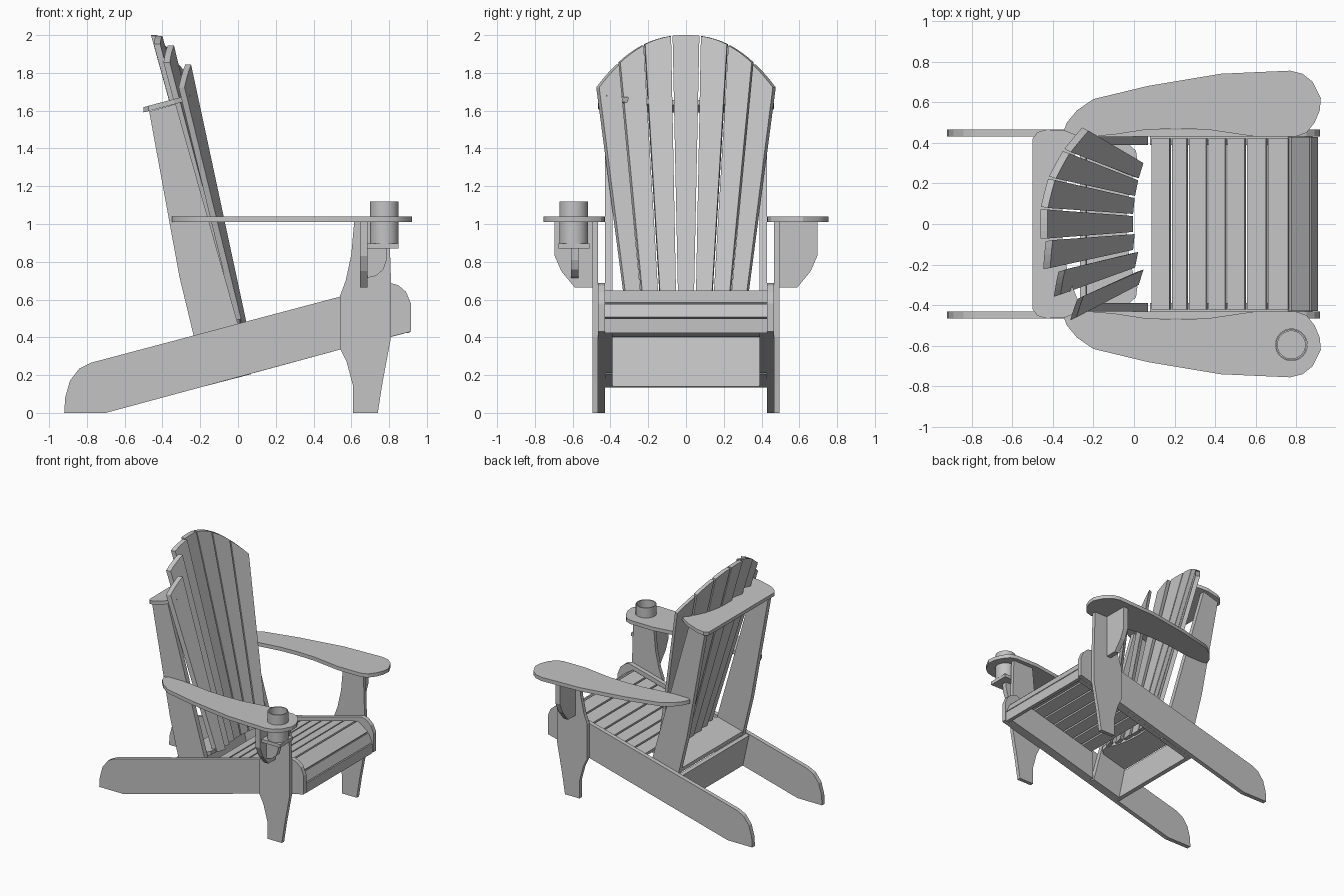
import bpy, bmesh, math
from mathutils import Vector

if "Cube" in bpy.data.objects:
    bpy.data.objects.remove(bpy.data.objects["Cube"], do_unlink=True)

GREY = bpy.data.materials.new("painted_grey")
GREY.use_nodes = True
GREY.diffuse_color = (0.55, 0.55, 0.55, 1)
GREY.node_tree.nodes["Principled BSDF"].inputs["Base Color"].default_value = (0.55, 0.55, 0.55, 1)


def finish(name, bm):
    bmesh.ops.recalc_face_normals(bm, faces=bm.faces)
    mesh = bpy.data.meshes.new(name)
    bm.to_mesh(mesh)
    bm.free()
    mesh.materials.append(GREY)
    obj = bpy.data.objects.new(name, mesh)
    bpy.context.collection.objects.link(obj)
    return obj


def board(name, outline, a, b, place):
    """Extrude a flat outline from depth a to b; place maps (u, v, depth) to space."""
    bm = bmesh.new()
    loops = [[bm.verts.new(place(u, v, d)) for u, v in outline] for d in (a, b)]
    bm.faces.new(loops[0])
    bm.faces.new(loops[1])
    n = len(outline)
    for i in range(n):
        j = (i + 1) % n
        bm.faces.new((loops[0][i], loops[0][j], loops[1][j], loops[1][i]))
    return finish(name, bm)


def side(u, v, d):      # outline in x-z, depth along y
    return (u, d, v)


def flat(u, v, d):      # outline in x-y, depth along z
    return (u, v, d)


def facing(u, v, d):    # outline in y-z, depth along x
    return (d, u, v)


def strip(name, p, q, thick, half):
    """Cross board whose top runs from p to q in x-z."""
    p, q = Vector(p), Vector(q)
    along = (q - p).normalized()
    down = Vector((along.y, -along.x)) * thick
    return board(name, [p, q, q + down, p + down], -half, half, side)


def rail_top(x):
    return 0.615 + 0.265 * (x - 0.54)


# Outlines shared by both sides
stringer = [(-0.92, 0), (-0.70, 0), (0.54, 0.335), (0.915, 0.43), (0.915, 0.58),
            (0.89, 0.64), (0.85, 0.675), (0.81, 0.687), (-0.78, 0.265),
            (-0.84, 0.235), (-0.89, 0.17), (-0.915, 0.08)]
leg = [(0.61, 0), (0.74, 0), (0.765, 0.16), (0.81, 0.40), (0.81, 0.70), (0.80, 1.01),
       (0.615, 1.01), (0.60, 0.84), (0.57, 0.70), (0.54, 0.62), (0.54, 0.34),
       (0.575, 0.27), (0.61, 0.14)]
upright = [(-0.18, 0.14), (0.07, 0.205), (0.0, 0.47), (-0.33, 1.635), (-0.47, 1.595),
           (-0.31, 0.72), (-0.235, 0.41)]
seat_rail = [(0.08, 0.21), (0.54, 0.335), (0.88, 0.42), (0.875, 0.50), (0.84, 0.57),
             (0.77, rail_top(0.77) - 0.056), (0.08, rail_top(0.08) - 0.056)]
bracket = [(0.495, 0.665), (0.59, 0.665), (0.66, 0.75), (0.695, 0.83), (0.695, 1.01),
           (0.495, 1.01)]
arm = [(-0.35, 0.45), (-0.33, 0.50), (-0.28, 0.56), (-0.2, 0.615), (0.07, 0.68),
       (0.43, 0.74), (0.77, 0.755), (0.83, 0.74), (0.88, 0.70), (0.92, 0.62),
       (0.915, 0.56), (0.89, 0.50), (0.85, 0.45), (0.80, 0.432), (0.60, 0.43),
       (0.36, 0.465), (0.2, 0.47), (0.05, 0.463), (-0.1, 0.44), (-0.2, 0.432), (-0.32, 0.432)]

arms = {}
for word, s in (("far", 1), ("near", -1)):
    board(word + "_stringer", stringer, s * 0.43, s * 0.465, side)
    board(word + "_front_leg", leg, s * 0.465, s * 0.495, side)
    board(word + "_back_upright", upright, s * 0.39, s * 0.43, side)
    board(word + "_seat_rail", seat_rail, s * 0.39, s * 0.43, side)
    board(word + "_arm_bracket", [(s * y, z) for y, z in bracket], 0.645, 0.685, facing)
    arms[s] = board(word + "_armrest", [(x, s * y) for x, y in arm], 1.01, 1.04, flat)

# Seat slats, flat part and rounded front edge
edges = (0.08, 0.18, 0.265, 0.36, 0.455, 0.55, 0.655, 0.765)
for i in range(len(edges) - 1):
    x0, x1 = edges[i] + 0.006, edges[i + 1] - 0.006
    strip(f"seat_slat_{i + 1}", (x0, rail_top(x0) - 0.026), (x1, rail_top(x1) - 0.026), 0.03, 0.42)
strip("seat_nose_upper", (0.775, 0.648), (0.865, 0.585), 0.03, 0.428)
strip("seat_nose_middle", (0.872, 0.577), (0.905, 0.508), 0.03, 0.428)
strip("seat_nose_apron", (0.907, 0.50), (0.907, 0.422), 0.03, 0.428)

# Cross board behind the uprights
strip("rear_cross_board", (-0.18, 0.14), (-0.237, 0.40), -0.03, 0.43)

# Fanned back slats laid around a leaning cylinder
R, BASE, TOP, THICK = 0.92, 0.47, 2.0, 0.035


def back_x(z):
    return -0.04 - 0.275 * (z - BASE)


def crown(y):
    return TOP - 0.29 * min(1.15, abs(y) / 0.485) ** 2.3


def slat_point(i, offset, z, radius):
    pitch = math.radians(5.75 + 3.95 * (z - BASE) / (TOP - BASE))
    width = R * 2 * math.tan(pitch / 2) - 0.014
    a = i * pitch
    u = offset * width
    return Vector((back_x(z) + R - radius * math.cos(a) + u * abs(math.sin(a)) * (1 if offset * i > 0 else -1),
                   radius * math.sin(a) + u * math.cos(a), z))


for i in range(-3, 4):
    rows = [(-0.5, BASE), (0.5, BASE)]
    for off in (0.5, 0.25, 0, -0.25, -0.5):
        z = 1.8
        for _ in range(8):
            z = crown(slat_point(i, off, z, R).y)
        rows.append((off, z))

    def place_slat(off, z, radius, i=i):
        p = slat_point(i, 0, z, radius)
        edge = slat_point(i, abs(off), z, R) - slat_point(i, 0, z, R)
        if i:
            edge = slat_point(i, math.copysign(abs(off), i), z, R) - slat_point(i, 0, z, R)
            return p + edge * (1 if off * i >= 0 else -1)
        return p + Vector((0, edge.y * (1 if off >= 0 else -1), 0))

    board(f"back_slat_{i + 4}", rows, R, R - THICK, place_slat)


# Crescent braces hugging the rear of the slats
def brace(name, outer, reach, z_ref, x_ref, thick):
    half = list(outer)
    for k in range(8, -1, -1):
        y = reach * k / 8
        half.append((back_x(z_ref) + R - math.sqrt(R * R - y * y), y))
    mirrored = [(x, -y) for x, y in reversed(half[:-1])]
    board(name, half + mirrored, 0, thick,
          lambda u, v, d: (u, v, z_ref + 0.265 * (u - x_ref) + d))


brace("upper_back_brace", [(-0.50, 0.42), (-0.475, 0.452), (-0.43, 0.465), (-0.34, 0.46), (-0.29, 0.44)],
      0.42, 1.62, -0.39, 0.028)
brace("lower_back_brace", [(-0.235, 0.388), (-0.02, 0.388), (0.01, 0.36)], 0.31, 0.46, -0.02, 0.03)

# Cup holder: open tube, base plate and knee support
CX, CY = 0.775, -0.595


def ring(radius, n=32):
    return [(CX + radius * math.cos(2 * math.pi * k / n),
             CY + radius * math.sin(2 * math.pi * k / n)) for k in range(n)]


bm = bmesh.new()
loops = [[bm.verts.new((x, y, z)) for x, y in ring(r)]
         for r, z in ((0.076, 0.895), (0.076, 1.12), (0.068, 1.12), (0.068, 0.902))]
for lo, hi in zip(loops, loops[1:]):
    for k in range(32):
        j = (k + 1) % 32
        bm.faces.new((lo[k], lo[j], hi[j], hi[k]))
bm.faces.new(loops[0])
bm.faces.new(loops[-1])
cup = finish("cup_holder", bm)
board("cup_base_plate", [(0.685, -0.675), (0.85, -0.675), (0.85, -0.51), (0.685, -0.51)], 0.87, 0.897, flat)
board("cup_support", [(0.685, 0.715), (0.73, 0.725), (0.77, 0.76), (0.787, 0.81), (0.79, 0.87), (0.685, 0.87)],
      -0.61, -0.57, side)

# Hole through the armrest for the cup
cutter = board("cup_hole_cutter", ring(0.078), 0.95, 1.09, flat)
cutter.hide_render = True
cutter.display_type = 'WIRE'
hole = arms[-1].modifiers.new("cup_hole", 'BOOLEAN')
hole.operation = 'DIFFERENCE'
hole.object = cutter
cutter.hide_viewport = True

# Smooth only the gentle curves
bpy.ops.object.select_all(action='DESELECT')
for obj in (cup, arms[1], arms[-1]):
    obj.select_set(True)
bpy.context.view_layer.objects.active = cup
bpy.ops.object.shade_smooth_by_angle(angle=math.radians(30))
